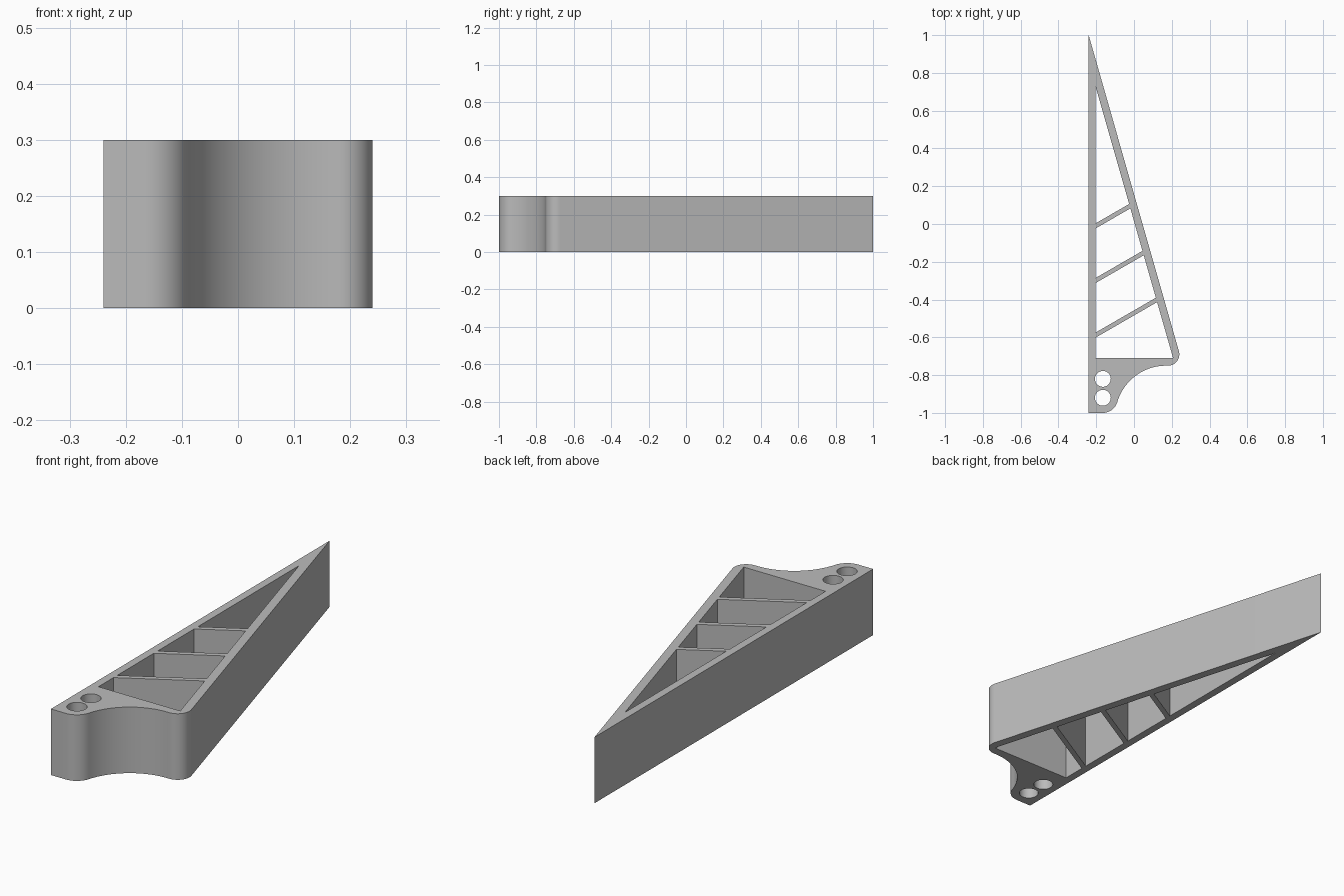
import bpy
import bmesh
from math import cos, sin, tan, radians

if "Cube" in bpy.data.objects:
    bpy.data.objects.remove(bpy.data.objects["Cube"], do_unlink=True)

HEIGHT = 0.30
LEFT, INNER_LEFT = -0.24, -0.204
INNER_TOP, INNER_FLOOR = 0.73, -0.71
SLOPE = -3.504            # slanted wall
RIB_SLOPE = tan(radians(30))
RIB_GAP = 0.027           # rib thickness measured along the left wall


def arc(cx, cy, r, start, end, steps):
    """Points along a circular arc, angles in degrees."""
    angles = [radians(start + (end - start) * i / steps) for i in range(steps + 1)]
    return [(cx + r * cos(a), cy + r * sin(a)) for a in angles]


def on_slant(y_left, slope):
    """Where a line from the inner left wall meets the inner slanted wall."""
    t = (INNER_TOP - y_left) / (slope - SLOPE)
    return (INNER_LEFT + t, y_left + slope * t)


# Outer outline: straight back, rounded foot, concave scoop, rounded heel, tip
outline = [(LEFT, 1.0), (LEFT, -1.0)]
outline += arc(-0.165, -0.92, 0.08, -90, -16.6, 12)
outline += arc(0.17, -1.02, 0.27, 163.4, 90, 24)[1:]
outline += arc(0.18, -0.69, 0.06, -90, 16, 16)

# Pockets between the slanted ribs, from the tip down to the floor
rib_tops = [0.003, -0.286, -0.575]
loops = [outline]
upper = [(INNER_LEFT, INNER_TOP)]
for y in rib_tops:
    loops.append(upper + [on_slant(y, RIB_SLOPE), (INNER_LEFT, y)])
    low = y - RIB_GAP
    upper = [(INNER_LEFT, low), on_slant(low, RIB_SLOPE)]
loops.append(upper + [on_slant(INNER_FLOOR, 0), (INNER_LEFT, INNER_FLOOR)])

# Two round holes in the foot
for y in (-0.82, -0.92):
    loops.append(arc(-0.165, y, 0.042, 0, 360, 40)[:-1])

# Filled flat profile, extruded to full height
curve = bpy.data.curves.new("bracket_profile", "CURVE")
curve.dimensions = "2D"
curve.fill_mode = "BOTH"
curve.extrude = HEIGHT / 2
for points in loops:
    spline = curve.splines.new("POLY")
    spline.points.add(len(points) - 1)
    for p, (x, y) in zip(spline.points, points):
        p.co = (x, y, 0, 1)
    spline.use_cyclic_u = True

bracket = bpy.data.objects.new("ribbed_bracket", curve)
bpy.context.collection.objects.link(bracket)
bpy.ops.object.select_all(action="DESELECT")
bracket.select_set(True)
bpy.context.view_layer.objects.active = bracket
bpy.ops.object.convert(target="MESH")
bracket = bpy.context.view_layer.objects.active

# Weld the caps to the walls and stand the part on the ground
bm = bmesh.new()
bm.from_mesh(bracket.data)
bmesh.ops.remove_doubles(bm, verts=bm.verts, dist=0.0001)
bmesh.ops.translate(bm, verts=bm.verts, vec=(0, 0, HEIGHT / 2))
bmesh.ops.recalc_face_normals(bm, faces=bm.faces)
bm.to_mesh(bracket.data)
bm.free()
bpy.ops.object.shade_smooth_by_angle(angle=radians(30))

# Plain grey material
grey = bpy.data.materials.new("plain_grey")
grey.use_nodes = True
colour = (0.5, 0.5, 0.5, 1)
grey.diffuse_color = colour
grey.node_tree.nodes["Principled BSDF"].inputs["Base Color"].default_value = colour
bracket.data.materials.clear()
bracket.data.materials.append(grey)
